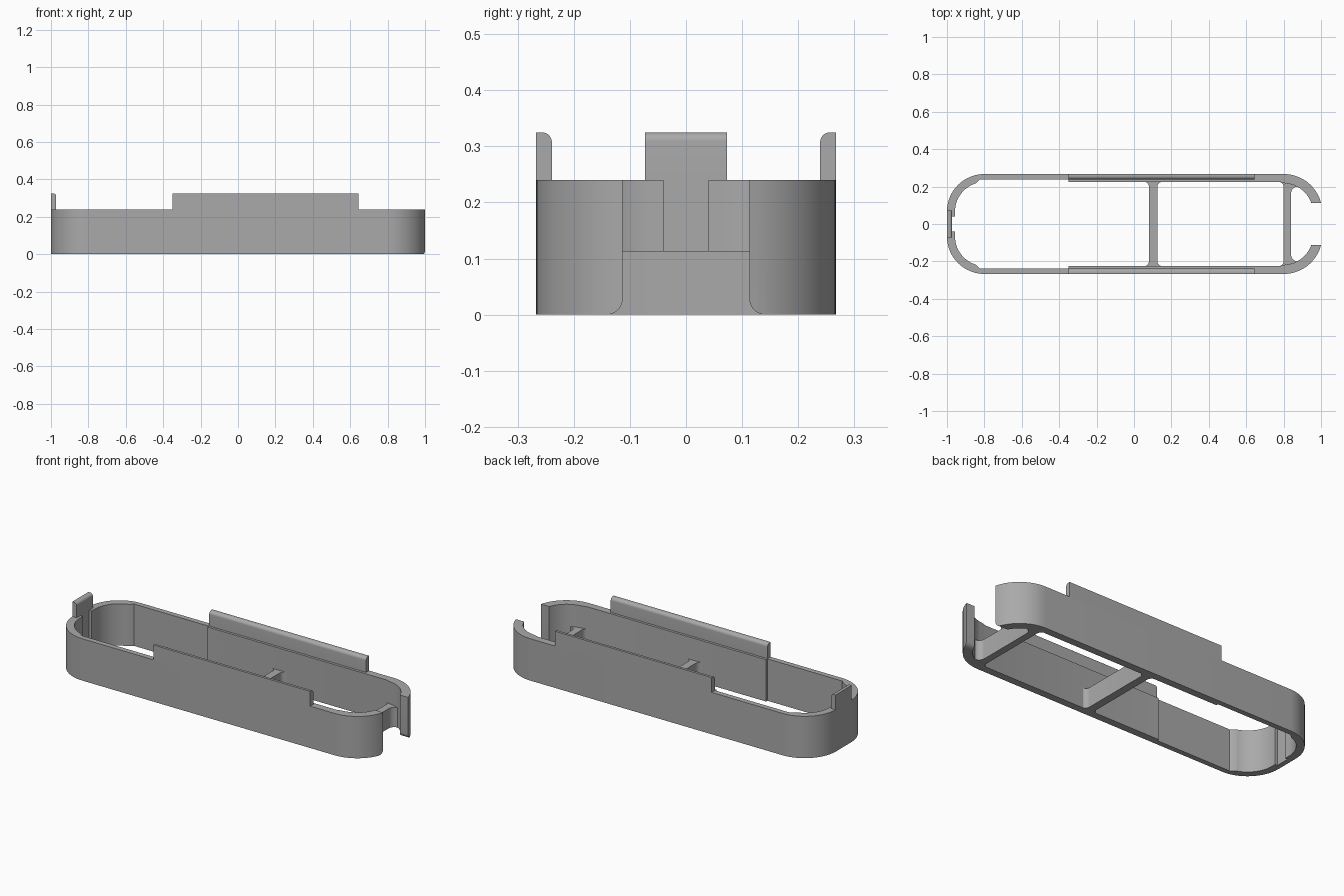
import bpy, bmesh
from math import cos, sin, radians, degrees, asin

cube = bpy.data.objects.get("Cube")
if cube:
    bpy.data.objects.remove(cube, do_unlink=True)

grey = bpy.data.materials.new("plain grey")
grey.use_nodes = True
COLOUR = (0.4, 0.4, 0.4, 1)
grey.diffuse_color = COLOUR
grey.node_tree.nodes["Principled BSDF"].inputs["Base Color"].default_value = COLOUR

WALL_TOP, LIP_TOP, BAR_TOP = 0.24, 0.325, 0.113
GAP = 0.113  # half width of the open end


def arc(cx, cy, r, start, end, steps=16):
    angles = [radians(start + (end - start) * i / steps) for i in range(steps + 1)]
    return [(cx + r * cos(a), cy + r * sin(a)) for a in angles]


def mirrored(half):
    """Continue a path with its own mirror image across y = 0."""
    return half + [(x, -y) for x, y in reversed(half)]


def prism(name, points, lo, hi, place=lambda u, v, w: (u, v, w)):
    """Extrude a flat outline from lo to hi; place() turns (u, v, depth) into xyz."""
    bm = bmesh.new()
    low = [bm.verts.new(place(u, v, lo)) for u, v in points]
    high = [bm.verts.new(place(u, v, hi)) for u, v in points]
    bm.faces.new(low)
    bm.faces.new(high)
    for i in range(len(points)):
        j = (i + 1) % len(points)
        bm.faces.new((low[i], low[j], high[j], high[i]))
    bmesh.ops.recalc_face_normals(bm, faces=bm.faces)
    mesh = bpy.data.meshes.new(name)
    bm.to_mesh(mesh)
    bm.free()
    mesh.materials.append(grey)
    obj = bpy.data.objects.new(name, mesh)
    bpy.context.collection.objects.link(obj)
    return obj


def along_x(u, v, w):
    return (w, u, v)


def along_y(u, v, w):
    return (u, w, v)


def smooth(obj):
    bpy.ops.object.select_all(action="DESELECT")
    obj.select_set(True)
    bpy.context.view_layer.objects.active = obj
    bpy.ops.object.shade_smooth_by_angle(angle=radians(25))


# Wall: rounded loop, open at one end and slotted inside the other
END_X, END_Y, R_OUT, R_IN = 0.8, 0.06, 0.207, 0.157
outer = arc(END_X, END_Y, R_OUT, degrees(asin((GAP - END_Y) / R_OUT)), 90)
outer += arc(-0.8, 0.067, 0.2, 90, 180)
inner = arc(END_X, END_Y, R_IN, degrees(asin((GAP - END_Y) / R_IN)), 86)
inner += [(0.78, 0.225), (-0.35, 0.225), (-0.35, 0.237), (-0.825, 0.237)]
inner += arc(-0.8, 0.067, 0.157, 107, 180)
inner += [(-0.957, 0.04), (-0.972, 0.04)]
wall = prism("wall", mirrored(outer) + mirrored(inner)[::-1], 0, WALL_TOP)

# Rounded lower corners beside the opening
for side in (1, -1):
    corner = [(GAP - 0.02, 0.028)] + arc(GAP + 0.028, 0.028, 0.028, 180, 270, 8)
    corner += [(GAP + 0.028, -0.02), (GAP - 0.02, -0.02)]
    cutter = prism("corner_cutter", [(side * y, z) for y, z in corner], 0.88, 1.05, along_x)
    cutter.hide_render = True
    cut = wall.modifiers.new("corner", "BOOLEAN")
    cut.operation = "DIFFERENCE"
    cut.solver = "EXACT"
    cut.object = cutter
    bpy.context.view_layer.objects.active = wall
    bpy.ops.object.modifier_apply(modifier=cut.name)
    bpy.data.objects.remove(cutter, do_unlink=True)
smooth(wall)

# Crossbars with flared ends
R = 0.028
middle = arc(0.125 + R, 0.226 - R, R, 180, 90, 8) + arc(0.08 - R, 0.226 - R, R, 90, 0, 8)
smooth(prism("middle_crossbar", mirrored(middle), 0, BAR_TOP))
end = arc(0.875, 0.165, 0.035, 180, 90, 8) + [(0.84, 0.225), (0.8, 0.23)]
end += arc(0.8 - R, 0.226 - R, R, 90, 0, 8)
smooth(prism("end_crossbar", mirrored(end), 0, BAR_TOP))

# Raised side lips, rounded on the inner top edge
for name, side in (("back_lip", 1), ("front_lip", -1)):
    lip = [(0.267, WALL_TOP), (0.267, LIP_TOP)]
    lip += arc(0.257, LIP_TOP - 0.018, 0.018, 90, 180, 8) + [(0.239, WALL_TOP)]
    smooth(prism(name, [(side * y, z) for y, z in lip], -0.35, 0.645, along_x))

# End tab, rounded on the inner top edge
tab = [(-1, WALL_TOP), (-1, LIP_TOP)]
tab += arc(-0.988, LIP_TOP - 0.016, 0.016, 90, 0, 8) + [(-0.972, WALL_TOP)]
smooth(prism("end_tab", tab, -0.073, 0.073, along_y))
